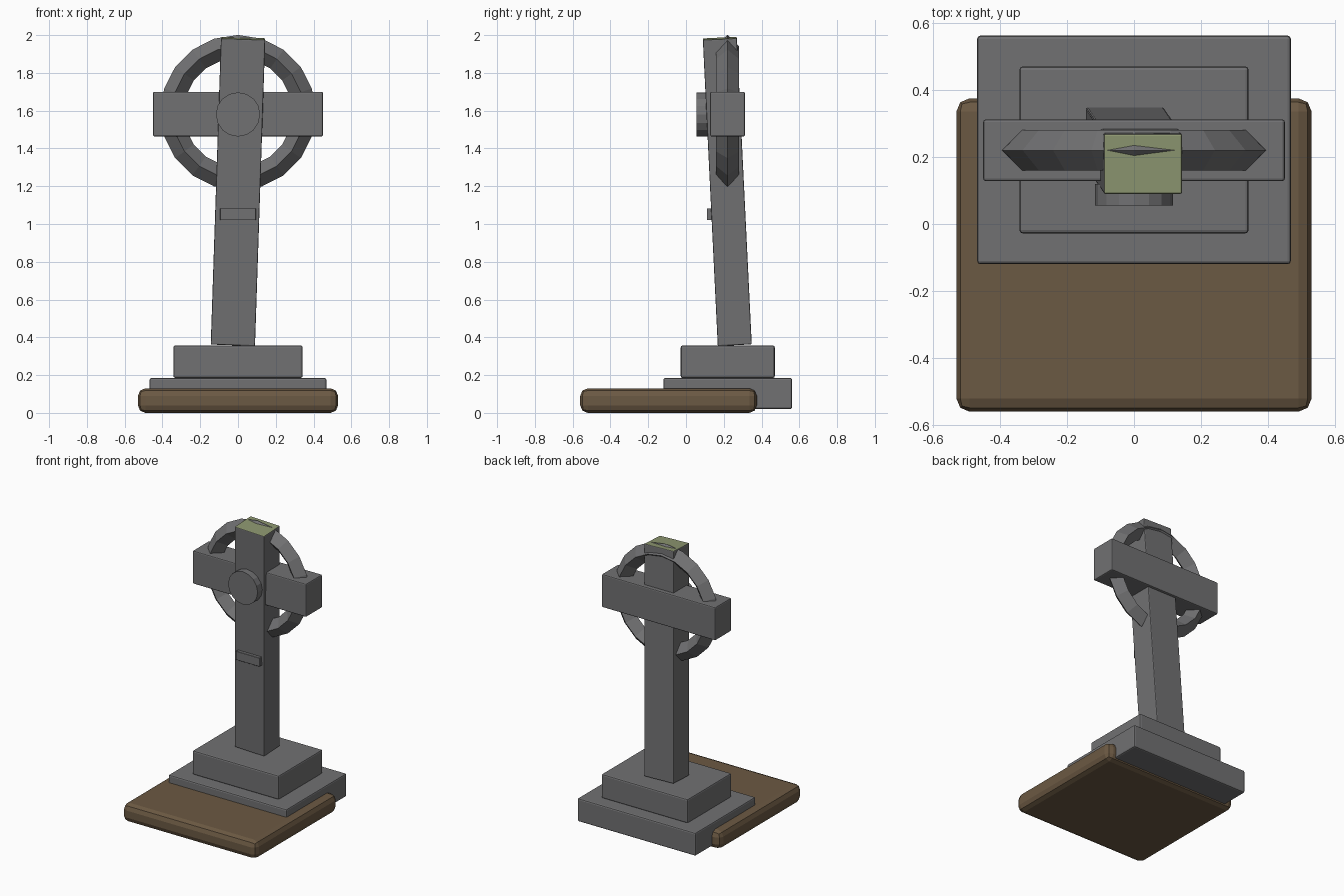
import bpy, bmesh, math
from mathutils import Matrix, Vector

if "Cube" in bpy.data.objects:
    bpy.data.objects.remove(bpy.data.objects["Cube"])


def material(name, rgb):
    m = bpy.data.materials.new(name)
    m.diffuse_color = (*rgb, 1)
    m.use_nodes = True
    m.node_tree.nodes["Principled BSDF"].inputs["Base Color"].default_value = m.diffuse_color
    return m


STONE = material("grey stone", (0.165, 0.165, 0.17))
EARTH = material("brown earth", (0.148, 0.100, 0.056))
MOSS = material("pale moss", (0.27, 0.31, 0.165))


def finish(name, bm, *mats):
    bmesh.ops.recalc_face_normals(bm, faces=bm.faces)
    me = bpy.data.meshes.new(name)
    bm.to_mesh(me)
    bm.free()
    for m in mats:
        me.materials.append(m)
    ob = bpy.data.objects.new(name, me)
    bpy.context.collection.objects.link(ob)
    return ob


def block(name, x, y, z, bevel, mat, segments=2):
    """Bevelled box given its extents on each axis."""
    bm = bmesh.new()
    size = [b - a for a, b in (x, y, z)]
    mid = [(a + b) / 2 for a, b in (x, y, z)]
    bmesh.ops.create_cube(bm, size=1, matrix=Matrix.Translation(mid) @ Matrix.Diagonal((*size, 1)))
    bmesh.ops.bevel(bm, geom=bm.edges[:], offset=bevel, segments=segments,
                    profile=0.5, affect='EDGES')
    return finish(name, bm, mat)


# Ground slab and stepped plinth
block("earth_slab", (-0.53, 0.53), (-0.56, 0.375), (0.0, 0.13), 0.04, EARTH)
block("lower_step", (-0.468, 0.468), (-0.12, 0.562), (0.02, 0.185), 0.01, STONE)
block("upper_step", (-0.342, 0.342), (-0.028, 0.47), (0.185, 0.357), 0.01, STONE)

# Leaning shaft with a mossy top
bottom, top = Vector((-0.027, 0.258, 0.362)), Vector((0.027, 0.179, 1.983))
axis = top - bottom
lean = Matrix.Rotation(math.atan2(-axis.y, axis.z), 4, 'X') @ \
    Matrix.Rotation(math.atan2(axis.x, axis.z), 4, 'Y')
shaft = block("shaft", (-0.117, 0.117), (-0.09, 0.09),
              (-axis.length / 2, axis.length / 2), 0.006, STONE)
shaft.data.materials.append(MOSS)
for p in shaft.data.polygons:
    if p.normal.z > 0.6:
        p.material_index = 1
shaft.data.transform(Matrix.Translation((bottom + top) / 2) @ lean)

# Cross arm
block("cross_arm", (-0.45, 0.45), (0.128, 0.312), (1.463, 1.70), 0.008, STONE)

# Ring with a diamond section
bm = bmesh.new()
N, R, r = 20, 0.35, 0.061
loops = []
for i in range(N):
    a = math.tau * i / N
    loops.append([bm.verts.new(((R + dr) * math.sin(a), 0.22 + dy, 1.59 + (R + dr) * math.cos(a)))
                  for dr, dy in ((r, 0), (0, r), (-r, 0), (0, -r))])
for i in range(N):
    p, q = loops[i], loops[(i + 1) % N]
    for j in range(4):
        k = (j + 1) % 4
        bm.faces.new((p[j], p[k], q[k], q[j]))
finish("ring", bm, STONE)

# Round boss at the crossing
bm = bmesh.new()
bmesh.ops.create_cone(bm, cap_ends=True, segments=16, radius1=0.117, radius2=0.117, depth=0.065,
                      matrix=Matrix.Translation((0, 0.0875, 1.58)) @ Matrix.Rotation(math.pi / 2, 4, 'X'))
finish("boss", bm, STONE)

# Small plaque on the shaft front
block("plaque", (-0.094, 0.094), (0.11, 0.15), (1.02, 1.083), 0.002, STONE, 1)
